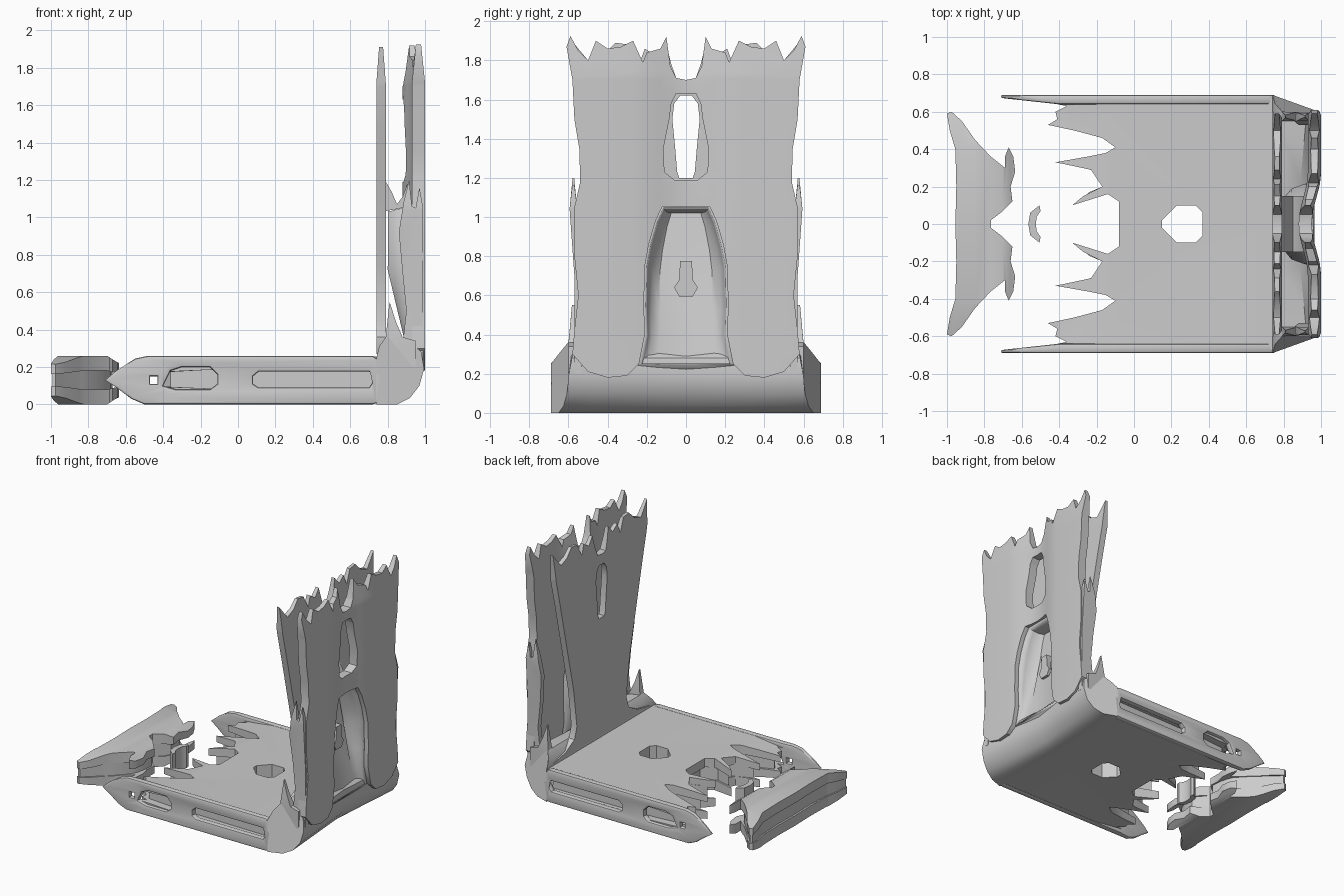
import bpy, bmesh, math

cube = bpy.data.objects.get("Cube")
if cube:
    bpy.data.objects.remove(cube, do_unlink=True)

grey = bpy.data.materials.new("light grey")
grey.use_nodes = True
grey.diffuse_color = (0.6, 0.6, 0.6, 1)
grey.node_tree.nodes["Principled BSDF"].inputs["Base Color"].default_value = grey.diffuse_color


def clamp(v):
    return max(0.0, min(1.0, v))


def finish(name, bm, wall=0.0):
    """Turn a bmesh into a grey object with smooth shading and sharp edges."""
    bmesh.ops.remove_doubles(bm, verts=bm.verts, dist=0.0005)
    bmesh.ops.recalc_face_normals(bm, faces=bm.faces)
    mesh = bpy.data.meshes.new(name)
    bm.to_mesh(mesh)
    bm.free()
    mesh.materials.append(grey)
    obj = bpy.data.objects.new(name, mesh)
    bpy.context.collection.objects.link(obj)
    if wall:
        solid = obj.modifiers.new("wall", 'SOLIDIFY')
        solid.thickness = wall
        solid.offset = 0
    bpy.ops.object.select_all(action='DESELECT')
    obj.select_set(True)
    bpy.context.view_layer.objects.active = obj
    bpy.ops.object.shade_smooth_by_angle(angle=math.radians(35))
    return obj


def plate(name, loops, thick, place, bevel=0.0, cuts=((), ())):
    """Fill outlines (later ones are holes), thicken, cut across, then place each vertex."""
    data = bpy.data.curves.new(name + "_outline", 'CURVE')
    data.dimensions, data.fill_mode = '2D', 'BOTH'
    data.extrude = thick / 2 - bevel
    data.bevel_depth, data.offset, data.bevel_resolution = bevel, -bevel, 1
    for loop in loops:
        spline = data.splines.new('POLY')
        spline.points.add(len(loop) - 1)
        for point, (a, b) in zip(spline.points, loop):
            point.co = (a, b, 0, 1)
        spline.use_cyclic_u = True
    temp = bpy.data.objects.new(name + "_outline", data)
    bpy.context.collection.objects.link(temp)
    deps = bpy.context.evaluated_depsgraph_get()
    mesh = bpy.data.meshes.new_from_object(temp.evaluated_get(deps))
    bpy.data.objects.remove(temp, do_unlink=True)
    bm = bmesh.new()
    bm.from_mesh(mesh)
    bmesh.ops.remove_doubles(bm, verts=bm.verts, dist=0.0005)
    for normal, values in zip(((1, 0, 0), (0, 1, 0)), cuts):
        for value in values:
            geom = bm.verts[:] + bm.edges[:] + bm.faces[:]
            bmesh.ops.bisect_plane(bm, geom=geom, dist=0.0001, plane_no=normal,
                                   plane_co=[value * n for n in normal])
    for v in bm.verts:
        v.co = place(*v.co)
    return finish(name, bm)


def loft(name, rings, caps=(), wall=0.0):
    """Skin closed rings of points; caps lists the rings to fill."""
    bm = bmesh.new()
    rows = [[bm.verts.new(p) for p in ring] for ring in rings]
    for r, s in zip(rows, rows[1:]):
        for i in range(len(r)):
            j = (i + 1) % len(r)
            bm.faces.new((r[i], r[j], s[j], s[i]))
    for c in caps:
        bm.faces.new(rows[c])
    return finish(name, bm, wall)


def mirror(half):
    """Mirror a half outline of (y, other) points across y = 0."""
    return half + [(-y, u) for y, u in reversed(half) if y > 0]


def flat(z):
    """Lay a plate at height z, thinning it towards the torn tips."""
    def place(y, x, h):
        tip = 1 - .3 * clamp((-.15 - x) / .3)
        return (x, y, .13 + (z + h - .13) * tip)
    return place


# Torn base: two sheets around a shorter filling, with an eight-sided hole
hole = mirror([(.02, .15), (.1, .23), (.1, .33), (.065, .365)])
base = mirror([(0, -.08), (.12, -.08), (.16, -.14), (.1, -.33), (.15, -.27),
               (.2, -.17), (.29, -.23), (.33, -.42), (.36, -.25), (.38, -.15),
               (.41, -.1), (.46, -.17), (.5, -.32), (.53, -.46), (.56, -.41),
               (.6, -.42), (.63, -.36), (.66, -.5), (.67, .74), (0, .74)])
filling = mirror([(0, -.02), (.12, -.04), (.17, -.16), (.13, -.28), (.17, -.24),
                  (.22, -.12), (.28, -.2), (.33, -.36), (.37, -.12), (.42, -.07),
                  (.48, -.2), (.54, -.4), (.6, -.36), (.62, .76), (0, .76)])
torn_cuts = ((), (-.15,))
plate("base_top_sheet", [base, hole], .07, flat(.22), cuts=torn_cuts)
plate("base_bottom_sheet", [base, hole], .08, flat(.045), cuts=torn_cuts)
plate("base_filling", [filling, hole], .14, flat(.13), cuts=torn_cuts)

# Slotted side rails of the base, pointed at the free end
rail = [(-.71, .13), (-.65, .18), (-.55, .245), (-.48, .26), (.72, .26),
        (.75, .24), (.75, .01), (.72, 0), (-.5, 0), (-.57, .03), (-.65, .09)]
short_slot = [(-.4, .1), (-.36, .18), (-.3, .2), (-.15, .2), (-.11, .16),
              (-.11, .11), (-.15, .08), (-.33, .08)]
long_slot = [(.08, .11), (.08, .15), (.11, .175), (.7, .175), (.74, .15), (.7, .09), (.11, .09)]
pin_hole = [(-.47, .11), (-.47, .15), (-.43, .15), (-.43, .11)]
for side, label in ((1, "left"), (-1, "right")):
    def rail_place(x, z, h, side=side):
        slim = .35 + .65 * clamp((x + .7) / .3)
        return (x, side * (.69 - (.025 - h) * slim), z)
    plate(label + "_rail", [rail, short_slot, long_slot, pin_hole], .05, rail_place,
          .012, ((-.4,), ()))

# Rounded corner joining the base to the upright
corner = [(.74, 0), (.85, 0), (.92, .035), (.97, .1), (.995, .19), (.98, .28),
          (.92, .34), (.79, .36), (.755, .31), (.74, .25)]


def corner_ring(t):
    ring = []
    for x, z in corner:
        half = .69 - .09 * clamp((x - .74) / .25) - .07 * clamp((z - .25) / .1)
        dent = .05 * (1 - abs(t)) * clamp((x - .8) / .1)
        ring.append((x - dent, t * half, z))
    return ring


loft("corner", [corner_ring(t) for t in (-1, -.8, -.4, 0, .4, .8, 1)], (0, -1))

# Outer upright sheet: ragged top, slot and two rounded legs around an arch
arch = [(.24, .25), (.21, .4), (.215, .55), (.21, .75), (.19, .86), (.155, .98), (.12, 1.055)]
outer = mirror([(0, 1.7), (.05, 1.71), (.08, 1.77), (.1, 1.92), (.13, 1.86),
                (.2, 1.84), (.22, 1.79), (.27, 1.9), (.33, 1.87), (.4, 1.86),
                (.46, 1.9), (.5, 1.8), (.55, 1.85), (.59, 1.925), (.61, 1.87),
                (.58, 1.7), (.57, 1.5), (.545, 1.35), (.54, 1.18), (.57, 1.05),
                (.57, .8), (.55, .6), (.57, .42), (.58, .3), (.5, .21), (.4, .18),
                (.3, .19)] + arch)
outer_slot = mirror([(.05, 1.63), (.075, 1.58), (.085, 1.5), (.115, 1.35), (.11, 1.23), (.06, 1.19)])
inner_slot = mirror([(.03, 1.62), (.06, 1.58), (.07, 1.5), (.055, 1.35), (.045, 1.23), (.035, 1.2)])


def outer_x(y):
    """Distance out to the sheet, dished in smoothly near the middle."""
    return .965 - .025 * (1 + math.cos(math.pi * clamp(abs(y) / .28)))


def outer_place(y, z, h):
    slim = 1 - .6 * clamp((z - 1.72) / .2)
    return (outer_x(y) + h * slim, y, z)


def inner_place(y, z, h):
    slim = 1 - .6 * clamp((z - 1.72) / .2)
    return (.765 + h * slim, y, z)


plate("outer_upright", [outer, outer_slot], .07, outer_place,
      cuts=([i * .07 for i in range(-4, 5)], (1.72,)))

# Inner upright sheet, narrowing downwards and flaring at its foot
inner = mirror([(0, 1.7), (.05, 1.71), (.075, 1.78), (.1, 1.88), (.15, 1.82),
                (.21, 1.86), (.24, 1.78), (.29, 1.88), (.36, 1.89), (.42, 1.83),
                (.5, 1.8), (.55, 1.86), (.59, 1.91), (.57, 1.7), (.51, 1.45),
                (.43, 1.1), (.35, .75), (.31, .45), (.34, .36), (.45, .3),
                (.6, .27), (0, .27)])
plate("inner_upright", [inner, inner_slot], .05, inner_place, cuts=((), (1.72,)))

# Bridge between the sheets, sagging in the middle
bridge = [(.77, 1.03), (.785, 1.2), (.82, 1.14), (.85, 1.07), (.88, 1.11), (.91, 1.19), (.93, 1.06)]
plate("bridge", [bridge], .3, lambda x, z, h: (x, h, z))

# Hollow dish inside the arch, with a small lug on its floor
rim = mirror(arch)


def dish_ring(depth, scale):
    ring = []
    for y, z in rim:
        floor = .81 + .12 * clamp((.75 - z) / .5)
        x = outer_x(y)
        ring.append((x + (floor - x) * depth, y * scale, z - .03 * depth))
    return ring


loft("arch_dish", [dish_ring(0, 1), dish_ring(.35, .96), dish_ring(.75, .86),
                   dish_ring(1, .65)], (-1,), .02)
lug = mirror([(.03, .775), (.035, .68), (.06, .64), (.035, .595)])
plate("dish_lug", [lug], .05, lambda y, z, h: (.86 + h, y, z))

# Torn side flanges and spikes between the two upright sheets
flange = [(.99, .2), (.99, 1.05), (.97, 1.16), (.95, 1.05), (.93, 1.06), (.915, 1.2),
          (.885, 1.08), (.86, .92), (.88, .7), (.9, .5), (.88, .32), (.9, .2)]
spike = [(.75, .25), (.79, .36), (.81, .55), (.845, .44), (.88, .36), (.95, .34), (.95, .2)]
for side, label in ((1, "left"), (-1, "right")):
    def flange_place(x, z, h, side=side):
        slim = 1 - .8 * clamp((z - 1.04) / .14)
        return (x, side * (.55 + h * slim + .025 * clamp((z - .7) / .35)), z)

    def spike_place(x, z, h, side=side):
        slim = 1 - .7 * clamp((z - .36) / .18)
        return (x, side * (.575 + h * slim), z)
    plate(label + "_flange", [flange], .04, flange_place, cuts=((), (.7, 1.04)))
    plate(label + "_spike", [spike], .05, spike_place)

# Loose end piece: two torn sheets around a slightly narrower filling
end = mirror([(0, -.955), (.2, -.95), (.4, -.955), (.5, -.985), (.59, -1.0),
              (.6, -.975), (.55, -.92), (.45, -.85), (.36, -.765), (.3, -.69),
              (.36, -.69), (.41, -.67), (.36, -.645), (.28, -.635), (.2, -.66),
              (.12, -.65), (.07, -.7), (.02, -.765)])
end_filling = mirror([(0, -.94), (.2, -.935), (.4, -.945), (.5, -.975), (.585, -.993),
                      (.59, -.975), (.45, -.86), (.3, -.72), (.2, -.68), (.12, -.67),
                      (.02, -.765)])


def end_place(z, keep):
    def place(y, x, h):
        tip = 1 - .35 * clamp((abs(y) - .42) / .18) - .3 * clamp((x + .7) / .06) * keep
        return (x, y, .13 + (z + h - .13) * tip)
    return place


end_cuts = ((-.42, .42), (-.7,))
plate("end_top_sheet", [end], .08, end_place(.22, 1), cuts=end_cuts)
plate("end_bottom_sheet", [end], .08, end_place(.04, 1), cuts=end_cuts)
plate("end_filling", [end_filling], .11, end_place(.13, 0), cuts=end_cuts)

# Crescent fragment left from the rim of the torn hole
crescent = mirror([(0, -.565), (.06, -.555), (.1, -.505), (.07, -.5), (.04, -.52), (0, -.525)])
plate("hole_fragment", [crescent], .25, flat(.13))
